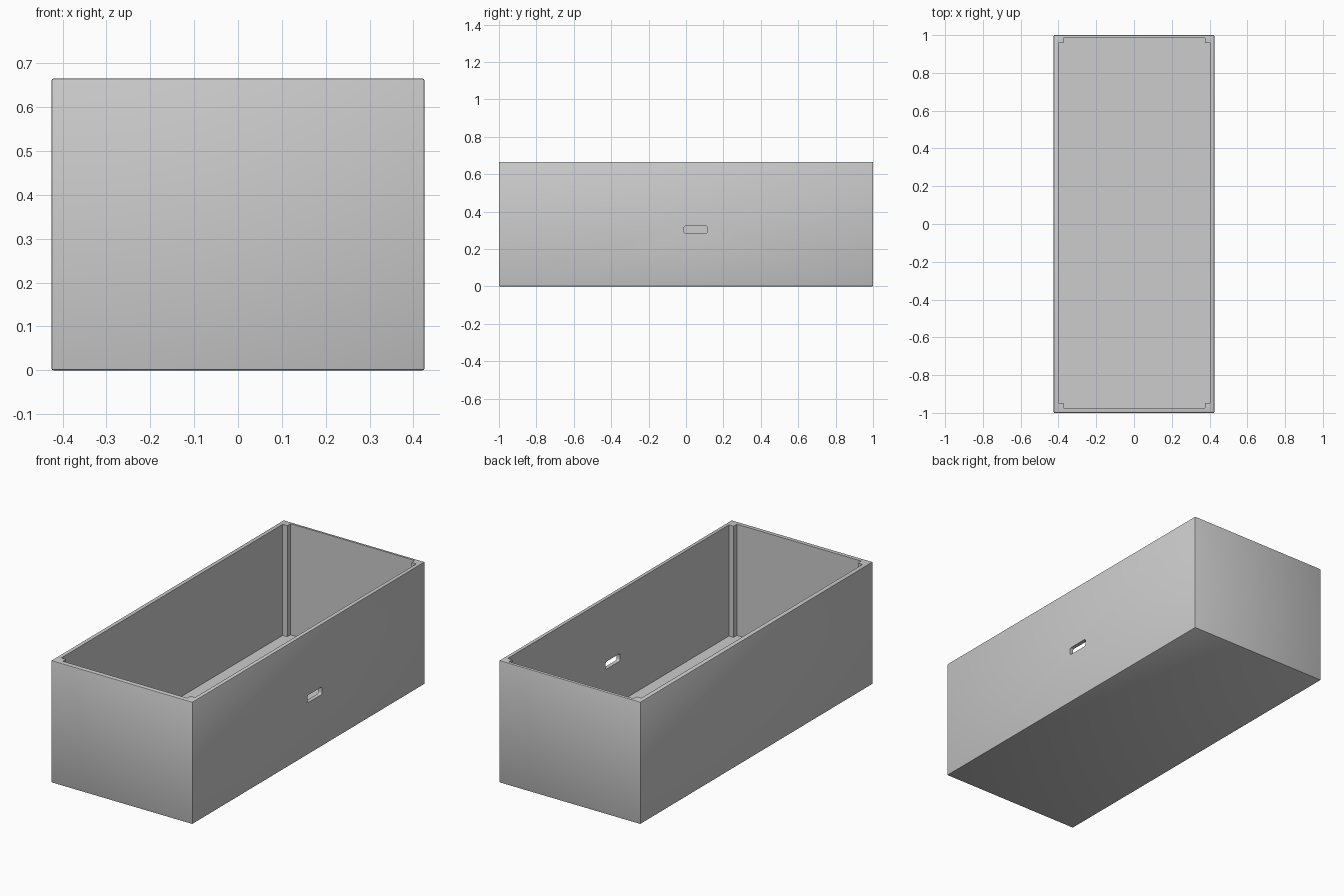
import bpy
import bmesh
from mathutils import Vector

cube = bpy.data.objects.get("Cube")
if cube:
    bpy.data.objects.remove(cube, do_unlink=True)

# One plain grey for the whole case
grey = bpy.data.materials.new("light grey plastic")
grey.use_nodes = True
colour = (0.604, 0.604, 0.604, 1)
grey.diffuse_color = colour
grey.node_tree.nodes["Principled BSDF"].inputs["Base Color"].default_value = colour


def box(name, low, high, bevel=0, segments=2, edge_filter=lambda e: True):
    """Box between two corners, with chosen edges rounded."""
    low, high = Vector(low), Vector(high)
    mesh = bpy.data.meshes.new(name)
    bm = bmesh.new()
    bmesh.ops.create_cube(bm, size=1)
    for v in bm.verts:
        v.co = (low + high) / 2 + v.co * (high - low)
    if bevel:
        edges = [e for e in bm.edges if edge_filter(e)]
        bmesh.ops.bevel(bm, geom=edges, offset=bevel, segments=segments,
                        profile=0.5, affect='EDGES')
    bm.to_mesh(mesh)
    bm.free()
    mesh.materials.append(grey)
    obj = bpy.data.objects.new(name, mesh)
    bpy.context.collection.objects.link(obj)
    return obj


def prism(name, outline, bottom, top):
    """Upright prism from a plan outline."""
    mesh = bpy.data.meshes.new(name)
    bm = bmesh.new()
    face = bm.faces.new([bm.verts.new((x, y, bottom)) for x, y in outline])
    result = bmesh.ops.extrude_face_region(bm, geom=[face])
    verts = [g for g in result["geom"] if isinstance(g, bmesh.types.BMVert)]
    bmesh.ops.translate(bm, verts=verts, vec=(0, 0, top - bottom))
    bmesh.ops.recalc_face_normals(bm, faces=bm.faces)
    bm.to_mesh(mesh)
    bm.free()
    mesh.materials.append(grey)
    obj = bpy.data.objects.new(name, mesh)
    bpy.context.collection.objects.link(obj)
    return obj


def cut(target, cutter):
    """Subtract a cutter from the target, then discard the cutter."""
    cutter.hide_render = True
    mod = target.modifiers.new("cut", 'BOOLEAN')
    mod.operation = 'DIFFERENCE'
    mod.solver = 'EXACT'
    mod.object = cutter
    bpy.context.view_layer.objects.active = target
    bpy.ops.object.modifier_apply(modifier=mod.name)
    bpy.data.objects.remove(cutter, do_unlink=True)


WIDTH, LENGTH, HEIGHT, FLOOR = 0.425, 1.0, 0.665, 0.06
POST = 0.028

# Outer shell with slightly rounded edges
case = box("open_case", (-WIDTH, -LENGTH, 0), (WIDTH, LENGTH, HEIGHT), 0.004)

# Cavity outline, stepping in at each corner to leave square posts
left, right, front, back = -0.401, 0.404, -0.975, 0.985
outline = []
for x, y, sx, sy, x_first in ((left, front, 1, 1, True), (right, front, -1, 1, False),
                              (right, back, -1, -1, True), (left, back, 1, -1, False)):
    inner = (x + sx * POST, y + sy * POST)
    step = [(x, inner[1]), inner, (inner[0], y)]
    outline += step if x_first else step[::-1]
cut(case, prism("cavity_cutter", outline, FLOOR, HEIGHT + 0.1))

# Small rounded slot through the left side wall
cut(case, box("slot_cutter", (WIDTH - 0.06, -0.01, 0.282), (WIDTH + 0.05, 0.115, 0.323),
              0.01, 4, lambda e: abs(e.verts[0].co.x - e.verts[1].co.x) > 0.01))

bpy.ops.object.select_all(action='DESELECT')
case.select_set(True)
bpy.context.view_layer.objects.active = case
bpy.ops.object.shade_smooth_by_angle()
